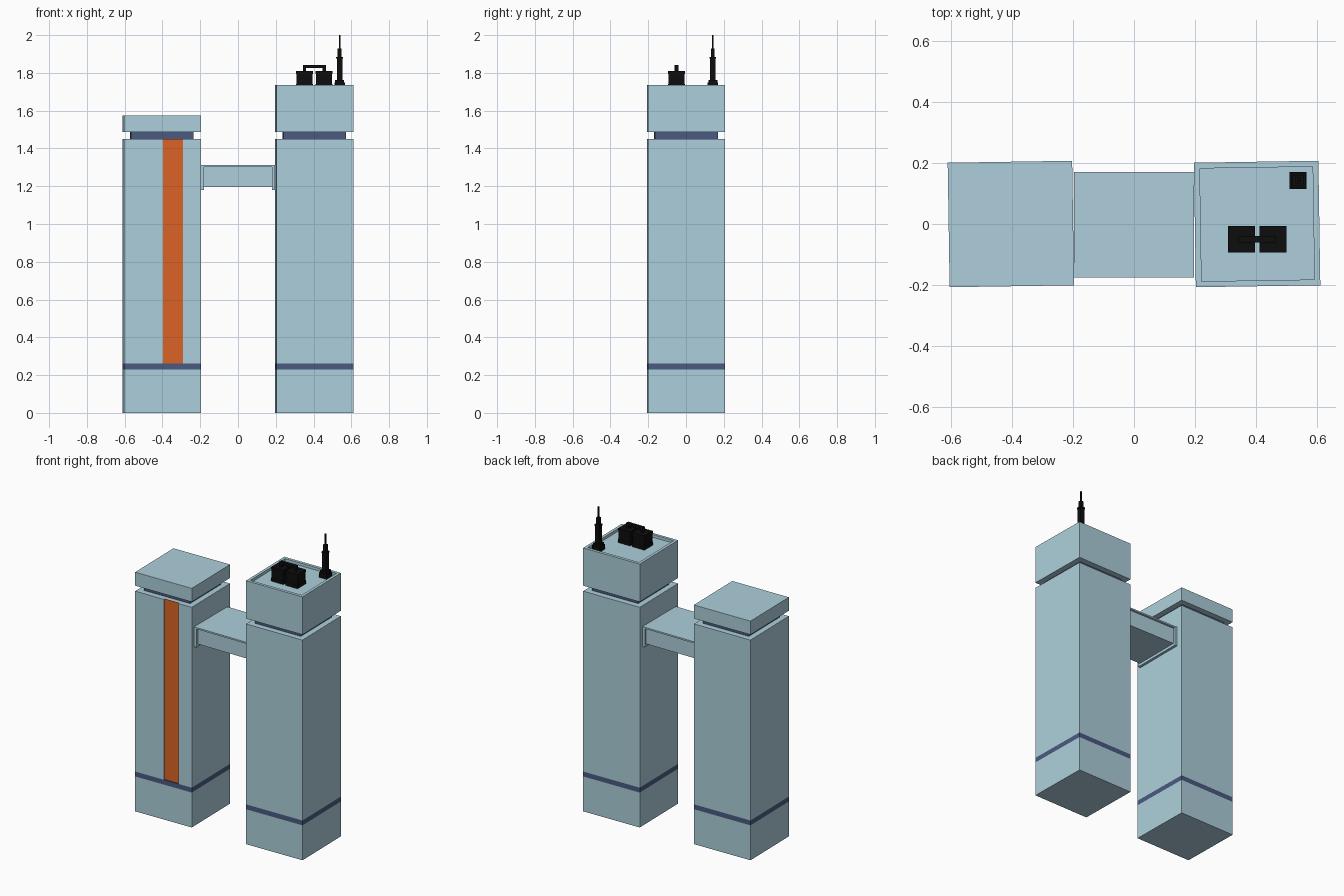
import bpy, bmesh, math
from mathutils import Matrix

if "Cube" in bpy.data.objects:
    bpy.data.objects.remove(bpy.data.objects["Cube"])

TURN = math.radians(0.9)   # towers sit very slightly twisted
H = 0.204                  # tower half width
CX = 0.4035                # tower centre offset


def material(name, rgb):
    m = bpy.data.materials.new(name)
    m.diffuse_color = (*rgb, 1)
    m.use_nodes = True
    m.node_tree.nodes["Principled BSDF"].inputs["Base Color"].default_value = m.diffuse_color
    return m


GLASS = material("pale_blue", (0.418, 0.624, 0.708))
TRIM = material("dark_blue", (0.069, 0.102, 0.216))
ORANGE = material("orange", (0.716, 0.127, 0.019))
BLACK = material("black", (0.004, 0.004, 0.004))


def finish(bm, name, mat, cx=0, cy=0, turn=0):
    bmesh.ops.recalc_face_normals(bm, faces=bm.faces)
    me = bpy.data.meshes.new(name)
    bm.to_mesh(me)
    bm.free()
    me.materials.append(mat)
    ob = bpy.data.objects.new(name, me)
    ob.matrix_world = Matrix.Translation((cx, cy, 0)) @ Matrix.Rotation(turn, 4, 'Z')
    bpy.context.collection.objects.link(ob)
    return ob


def prism(bm, pts, z0, z1):
    """Extrude a plan outline from z0 to z1; returns the top face."""
    face = bm.faces.new([bm.verts.new((x, y, z0)) for x, y in pts])
    out = bmesh.ops.extrude_face_region(bm, geom=[face], use_keep_orig=True)["geom"]
    bmesh.ops.translate(bm, vec=(0, 0, z1 - z0),
                        verts=[g for g in out if isinstance(g, bmesh.types.BMVert)])
    return next(g for g in out if isinstance(g, bmesh.types.BMFace))


def rect(x0, x1, y0, y1):
    return [(x0, y0), (x1, y0), (x1, y1), (x0, y1)]


def boxes(name, mat, items, **place):
    bm = bmesh.new()
    for x0, x1, y0, y1, z0, z1 in items:
        prism(bm, rect(x0, x1, y0, y1), z0, z1)
    return finish(bm, name, mat, **place)


def sq(h, z0, z1):
    return (-h, h, -h, h, z0, z1)


# Towers: base, trim band, shaft, recessed neck, cap
G0, G1, GD = 0.003, 0.108, 0.010   # groove in the left shaft
for side, cx, top in (("left", -CX, 1.575), ("right", CX, 1.735)):
    place = dict(cx=cx, turn=TURN)
    boxes(side + "_tower_base", GLASS, [sq(H, 0, 0.23)], **place)
    boxes(side + "_tower_band", TRIM, [sq(H, 0.23, 0.262)], **place)
    boxes(side + "_tower_neck", TRIM, [sq(0.166, 1.45, 1.486)], **place)

    outline = rect(-H, H, -H, H)
    if side == "left":
        outline[1:1] = [(G0, -H), (G0, -H + GD), (G1, -H + GD), (G1, -H)]
    bm = bmesh.new()
    prism(bm, outline, 0.262, 1.45)
    finish(bm, side + "_tower_shaft", GLASS, **place)

    bm = bmesh.new()
    roof = prism(bm, rect(-H, H, -H, H), 1.486, top)
    if side == "right":            # sunken roof behind a parapet
        bmesh.ops.inset_region(bm, faces=[roof], thickness=0.027)
        wall = bmesh.ops.extrude_face_region(bm, geom=[roof])["geom"]
        bmesh.ops.translate(bm, vec=(0, 0, -0.018),
                            verts=[g for g in wall if isinstance(g, bmesh.types.BMVert)])
        if roof.is_valid:
            bmesh.ops.delete(bm, geom=[roof], context='FACES_ONLY')
    finish(bm, side + "_tower_cap", GLASS, **place)

# Orange stripe lining the groove
boxes("orange_stripe", ORANGE, [(G0, G1, -H + GD - 0.003, -H + GD + 0.002, 0.262, 1.45)],
      cx=-CX, turn=TURN)

# Sky bridge: body, roof slab and an end frame against each tower
BY = 0.174
boxes("bridge_body", GLASS, [(-0.197, 0.197, -0.160, 0.157, 1.197, 1.303)])
boxes("bridge_roof", GLASS, [(-0.18, 0.18, -BY - 0.002, BY - 0.003, 1.302, 1.312)])
for side, s in (("left", -1), ("right", 1)):
    x0, x1 = sorted((s * 0.18, s * 0.197))
    boxes(side + "_bridge_frame", GLASS, [(x0, x1, -BY - 0.002, BY - 0.003, 1.18, 1.312)])

# Two ribbed rooftop cooling units
ROOF = 1.717
UY = -0.05
for name, ux in (("left", 0.352), ("right", 0.455)):
    items = [(-0.037, 0.037, -0.037, 0.037, ROOF, 1.80), sq(0.044, 1.795, 1.811),
             sq(0.044, ROOF, 1.742)]
    for i in range(5):
        a = -0.038 + i * 0.019
        items += [(a - 0.004, a + 0.004, -0.042, 0.042, 1.74, 1.797),
                  (-0.042, 0.042, a - 0.004, a + 0.004, 1.74, 1.797)]
    boxes(name + "_cooling_unit", BLACK, items, cx=ux, cy=UY)

# Pipe bridging the cooling units
boxes("cooling_pipe", BLACK,
      [(0.343, 0.465, -0.011, 0.011, 1.827, 1.843)] +
      [(x, x + 0.018, -0.011, 0.011, 1.805, 1.83) for x in (0.343, 0.447)], cy=UY)

# Stepped antenna mast
boxes("antenna_mast", BLACK, [
    sq(0.028, ROOF, 1.748), sq(0.024, 1.748, 1.762), sq(0.015, 1.762, 1.875),
    sq(0.018, 1.875, 1.885), sq(0.010, 1.885, 1.93), sq(0.004, 1.93, 2.0)],
    cx=0.538, cy=0.142)
